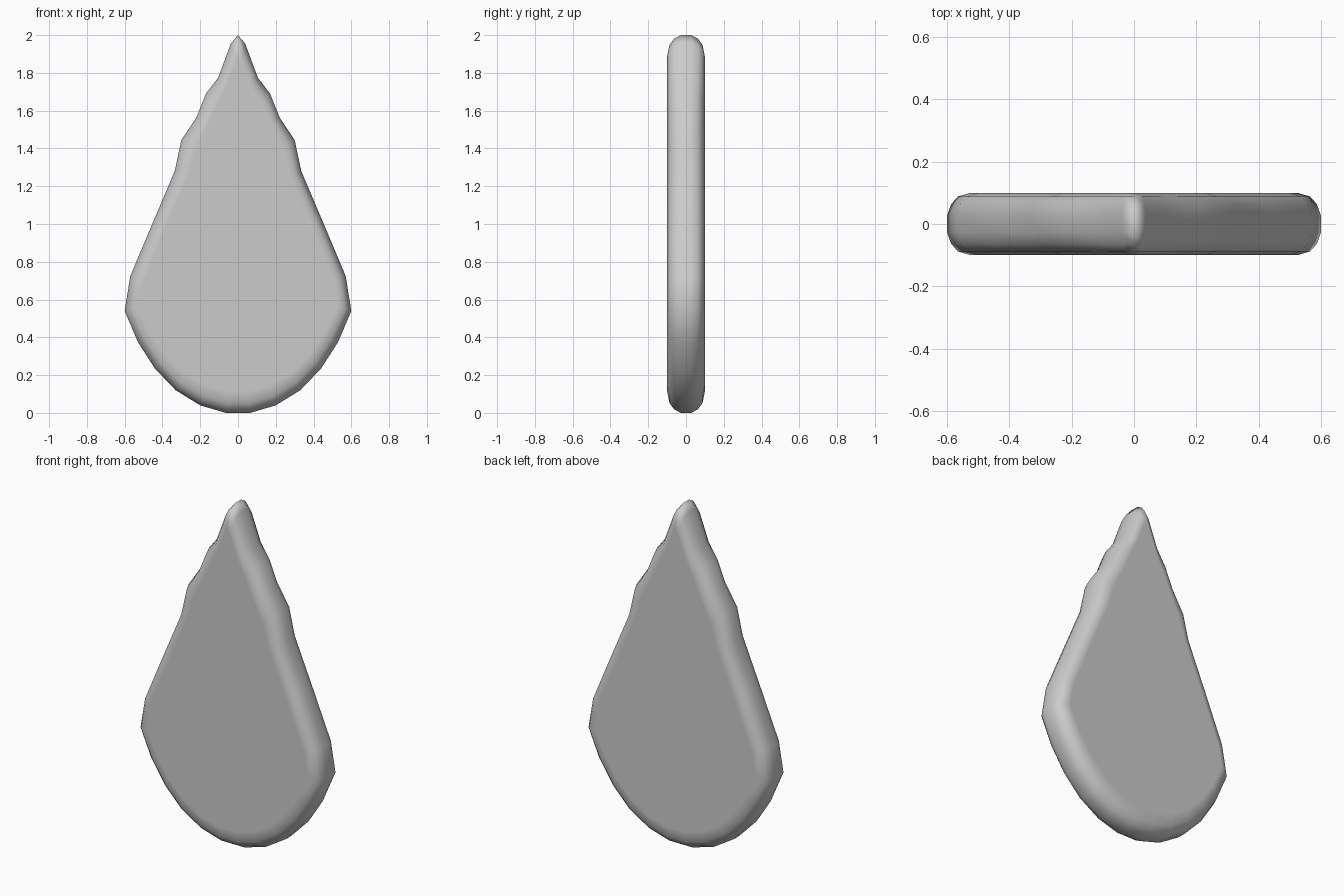
import bpy, bmesh

if "Cube" in bpy.data.objects:
    bpy.data.objects.remove(bpy.data.objects["Cube"])

# Right half of the teardrop (x, z), bottom to tip: widest outline and flat face edge
outer = [(0.065, 0.0), (0.2, 0.04), (0.33, 0.12), (0.44, 0.235), (0.53, 0.375),
         (0.6, 0.54), (0.57, 0.725), (0.45, 1.01), (0.335, 1.28), (0.3, 1.445),
         (0.22, 1.565), (0.17, 1.69), (0.105, 1.775), (0.038, 1.955), (0, 2.0)]
inner = [(0.055, 0.115), (0.168, 0.147), (0.283, 0.215), (0.383, 0.315), (0.463, 0.435),
         (0.525, 0.565), (0.497, 0.7), (0.38, 0.985), (0.267, 1.25), (0.225, 1.385),
         (0.165, 1.505), (0.113, 1.62), (0.065, 1.72), (0.014, 1.855), (0, 1.885)]


def loop(half):
    return half + [(-x, z) for x, z in reversed(half[:-1])]


# Rounded rim: (depth y, blend from outer to inner), front to back
front = [(-0.1, 1.0), (-0.088, 0.46), (-0.064, 0.175), (-0.028, 0.0)]
rim = front + [(-y, t) for y, t in reversed(front)]

# Stack the rings, bridge them and cap front and back
bm = bmesh.new()
pairs = list(zip(loop(outer), loop(inner)))
rings = [[bm.verts.new((a[0] + (b[0] - a[0]) * t, y, a[1] + (b[1] - a[1]) * t))
          for a, b in pairs] for y, t in rim]
n = len(pairs)
for a, b in zip(rings, rings[1:]):
    for i in range(n):
        j = (i + 1) % n
        bm.faces.new((a[i], a[j], b[j], b[i]))
bm.faces.new(rings[0])
bm.faces.new(rings[-1][::-1])
bmesh.ops.recalc_face_normals(bm, faces=bm.faces)
for f in bm.faces:
    f.smooth = True

mesh = bpy.data.meshes.new("teardrop_plate")
bm.to_mesh(mesh)
bm.free()
plate = bpy.data.objects.new("teardrop_plate", mesh)
bpy.context.collection.objects.link(plate)

# Keep the broad faces flat-shaded while the rim stays smooth
plate.modifiers.new("flat_faces", 'WEIGHTED_NORMAL').weight = 100
